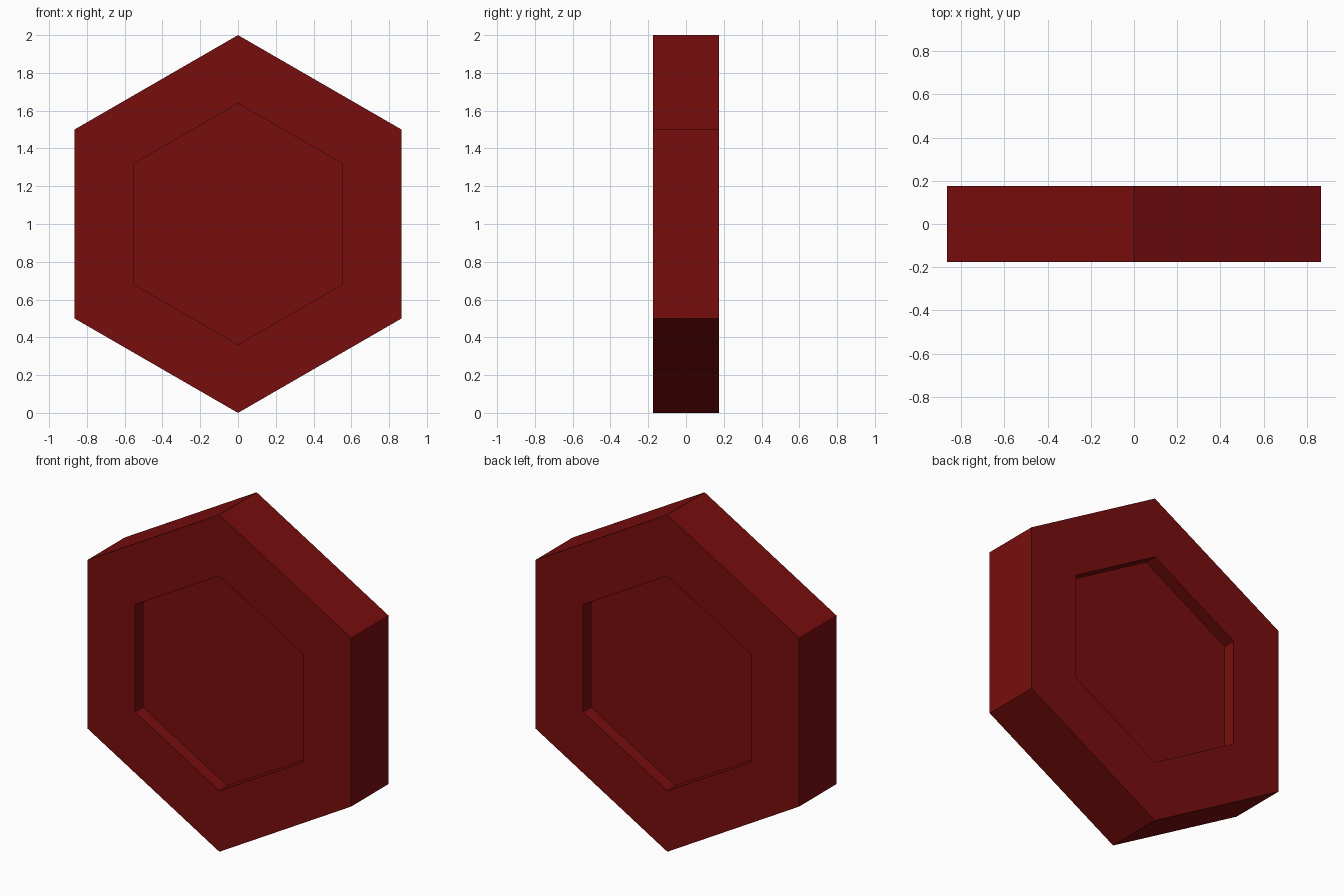
import bpy, bmesh, math
from mathutils import Vector

if "Cube" in bpy.data.objects:
    bpy.data.objects.remove(bpy.data.objects["Cube"])

OUTER_R, INNER_R = 1.0, 0.638   # hexagon corner radii
HALF, DEPTH = 0.175, 0.075      # half thickness, recess depth

red = bpy.data.materials.new("dark red")
red.diffuse_color = (0.19, 0.004, 0.004, 1)
red.use_nodes = True
red.node_tree.nodes["Principled BSDF"].inputs["Base Color"].default_value = red.diffuse_color


def ring(bm, radius, y):
    """Pointed-top hexagon of vertices in the xz plane."""
    return [bm.verts.new((radius * math.sin(math.radians(60 * i)), y,
                          1 + radius * math.cos(math.radians(60 * i))))
            for i in range(6)]


def bridge(bm, a, b):
    for i in range(6):
        j = (i + 1) % 6
        bm.faces.new((a[i], a[j], b[j], b[i]))


# Hexagonal plate with a matching hexagonal recess on front and back
bm = bmesh.new()
rims = []
for side in (-1, 1):
    outer = ring(bm, OUTER_R, side * HALF)
    inner = ring(bm, INNER_R, side * HALF)
    floor = ring(bm, INNER_R, side * (HALF - DEPTH))
    bridge(bm, outer, inner)
    bridge(bm, inner, floor)
    bm.faces.new(floor)
    rims.append(outer)
bridge(bm, *rims)
bmesh.ops.recalc_face_normals(bm, faces=bm.faces)

mesh = bpy.data.meshes.new("hexagon_plate")
bm.to_mesh(mesh)
bm.free()
mesh.materials.append(red)
plate = bpy.data.objects.new("hexagon_plate", mesh)
bpy.context.collection.objects.link(plate)
